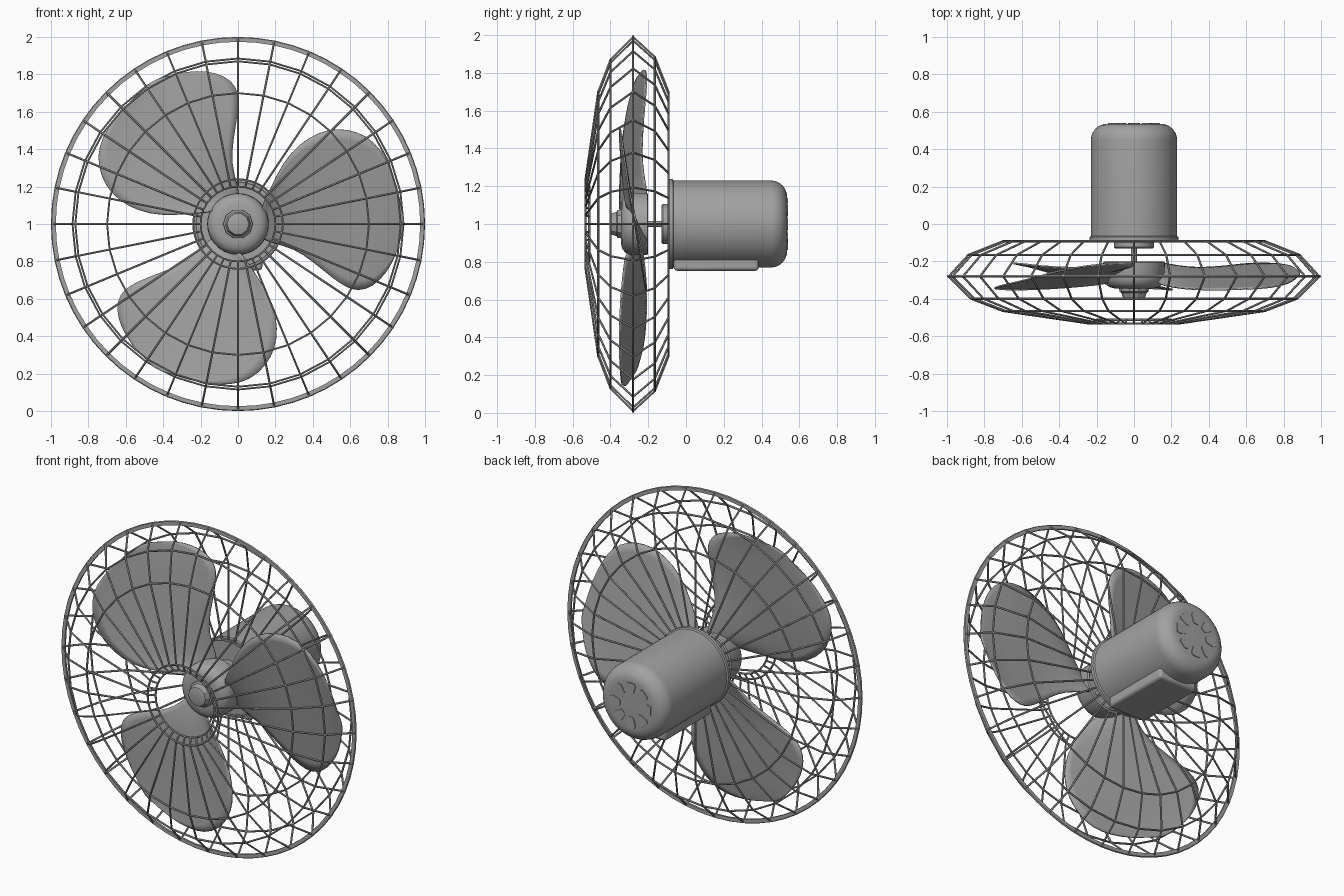
import bpy, bmesh, math
from math import sin, cos, pi, radians

if "Cube" in bpy.data.objects:
    bpy.data.objects.remove(bpy.data.objects["Cube"])

CZ = 1.0  # height of the fan axis, which runs along y

grey = bpy.data.materials.new("mid_grey")
grey.diffuse_color = (0.36, 0.36, 0.36, 1)
grey.use_nodes = True
grey.node_tree.nodes["Principled BSDF"].inputs["Base Color"].default_value = grey.diffuse_color


def finish(name, bm, smooth=40):
    """Turn a bmesh into a shaded object placed on the fan axis."""
    bmesh.ops.recalc_face_normals(bm, faces=bm.faces)
    me = bpy.data.meshes.new(name)
    bm.to_mesh(me)
    bm.free()
    me.materials.append(grey)
    ob = bpy.data.objects.new(name, me)
    ob.location.z = CZ
    bpy.context.collection.objects.link(ob)
    shade(ob, smooth)
    return ob


def shade(ob, angle):
    bpy.ops.object.select_all(action='DESELECT')
    ob.select_set(True)
    bpy.context.view_layer.objects.active = ob
    if angle:
        bpy.ops.object.shade_smooth_by_angle(angle=radians(angle))


def lathe(name, profile, segs=48, smooth=40, closed=False):
    """Spin (radius, y) points around the fan axis."""
    bm = bmesh.new()
    vs = [bm.verts.new((r, y, 0)) for r, y in profile]
    pairs = list(zip(vs, vs[1:])) + ([(vs[-1], vs[0])] if closed else [])
    es = [bm.edges.new(p) for p in pairs]
    bmesh.ops.spin(bm, geom=vs + es, cent=(0, 0, 0), axis=(0, 1, 0),
                   angle=2 * pi, steps=segs, use_merge=True)
    bmesh.ops.remove_doubles(bm, verts=bm.verts, dist=1e-5)
    return finish(name, bm, smooth)


def wires(name, paths, depth, cyclic=False):
    """One round wire along each path of (x, y, z) points."""
    cu = bpy.data.curves.new(name, 'CURVE')
    cu.dimensions = '3D'
    cu.bevel_depth = depth
    cu.bevel_resolution = 1
    cu.use_fill_caps = True
    for path in paths:
        sp = cu.splines.new('POLY')
        sp.points.add(len(path) - 1)
        for p, co in zip(sp.points, path):
            p.co = (*co, 1)
        sp.use_cyclic_u = cyclic
    cu.materials.append(grey)
    ob = bpy.data.objects.new(name, cu)
    ob.location.z = CZ
    bpy.context.collection.objects.link(ob)
    shade(ob, 0)
    bpy.ops.object.convert(target='MESH')
    shade(bpy.context.object, 40)


# guard: radial wires, cross rings and flat rim
N = 32
FRONT = [(0.99, -0.28), (0.87, -0.40), (0.70, -0.465), (0.24, -0.532), (0.20, -0.512)]
BACK = [(0.99, -0.28), (0.885, -0.165), (0.70, -0.092), (0.225, -0.092)]


def polar(r, y, i, n=N):
    a = 2 * pi * i / n
    return (r * cos(a), y, r * sin(a))


for name, prof in (("front_guard", FRONT), ("back_guard", BACK)):
    wires(name + "_spokes", [[polar(r, y, i) for r, y in prof] for i in range(N)], 0.0058)
    wires(name + "_rings", [[polar(r, y, i) for i in range(N)] for r, y in prof[1:]],
          0.0058, True)
lathe("guard_rim", [(0.974, -0.286), (0.996, -0.286), (1.0, -0.28), (0.996, -0.274),
                    (0.974, -0.274)], 64, closed=True)

# motor housing with rounded rear and front flange
R, END, ROUND = 0.23, 0.535, 0.085
corner = [(R - ROUND + ROUND * cos(a), END - ROUND + ROUND * sin(a))
          for a in [pi / 2 * k / 8 for k in range(9)]]
lathe("motor_housing", [(0, -0.09), (0.238, -0.09), (0.238, -0.07), (R, -0.065)]
      + corner + [(0, END)], 64)

# rear vents: eight wedge plates
bm = bmesh.new()
for k in range(8):
    c = 2 * pi * k / 8
    outline = [(0.07, -0.16), (0.08, -0.26), (0.125, -0.27), (0.14, -0.18),
               (0.14, 0.18), (0.125, 0.27), (0.08, 0.26), (0.07, 0.16)]
    rings = [[bm.verts.new((r * cos(c + a), y, r * sin(c + a))) for r, a in outline]
             for y in (END - 0.002, END + 0.004)]
    bm.faces.new(rings[0])
    bm.faces.new(rings[1])
    for i in range(8):
        j = (i + 1) % 8
        bm.faces.new((rings[0][i], rings[0][j], rings[1][j], rings[1][i]))
finish("rear_vents", bm, 0)

# wiring box under the motor
bm = bmesh.new()
bmesh.ops.create_cube(bm, size=1)
for v in bm.verts:
    v.co = (v.co.x * 0.26, 0.16 + v.co.y * 0.45, -0.2 + v.co.z * 0.095)
box = finish("wiring_box", bm, 40)
bev = box.modifiers.new("soft_edges", 'BEVEL')
bev.width, bev.segments = 0.018, 3

# collar and shaft
lathe("motor_collar", [(0, -0.13), (0.10, -0.13), (0.107, -0.123), (0.107, -0.085), (0, -0.085)], 16, 30)
lathe("shaft", [(0, -0.36), (0.015, -0.36), (0.015, -0.1), (0, -0.1)], 16)

# hub and faceted nose nut
lathe("hub", [(0, -0.345), (0.10, -0.345), (0.13, -0.338), (0.152, -0.322), (0.163, -0.295),
              (0.165, -0.205), (0.155, -0.2), (0.145, -0.21), (0.13, -0.315), (0, -0.315)])
lathe("nose_nut", [(0, -0.34), (0.08, -0.34), (0.078, -0.362), (0.068, -0.368),
                   (0.058, -0.398), (0.045, -0.402), (0, -0.402)], 10, 20)

# blades: matching points along the leading and trailing edges (x, y, z)
LEAD = [(0.13, -.32, 0.10), (0.17, -.33, 0.18), (0.24, -.343, 0.33), (0.33, -.35, 0.43),
        (0.43, -.352, 0.49), (0.53, -.35, 0.512), (0.64, -.345, 0.495), (0.73, -.34, 0.44),
        (0.80, -.325, 0.34), (0.852, -.305, 0.20), (0.875, -.28, 0.08)]
TRAIL = [(0.13, -.205, -0.08), (0.18, -.215, -0.10), (0.30, -.235, -0.13), (0.40, -.233, -0.20),
         (0.50, -.225, -0.285), (0.575, -.215, -0.337), (0.64, -.21, -0.36), (0.72, -.21, -0.337),
         (0.79, -.215, -0.267), (0.845, -.225, -0.17), (0.878, -.25, -0.05)]
ACROSS = 8
for b in range(3):
    bm = bmesh.new()
    grid = []
    for p, q in zip(LEAD, TRAIL):
        row = []
        for j in range(ACROSS + 1):
            t = j / ACROSS
            co = [p[k] + (q[k] - p[k]) * t for k in range(3)]
            co[0] += 0.012 * sin(pi * t) * (p[0] > 0.8)  # rounded tip
            row.append(bm.verts.new(co))
        grid.append(row)
    for r0, r1 in zip(grid, grid[1:]):
        for j in range(ACROSS):
            bm.faces.new((r0[j], r0[j + 1], r1[j + 1], r1[j]))
    blade = finish("blade_%d" % (b + 1), bm, 60)
    blade.rotation_euler.y = -2 * pi * b / 3
    sub = blade.modifiers.new("smooth_outline", 'SUBSURF')
    sub.levels = sub.render_levels = 1
    sol = blade.modifiers.new("thickness", 'SOLIDIFY')
    sol.thickness, sol.offset = 0.008, 0
